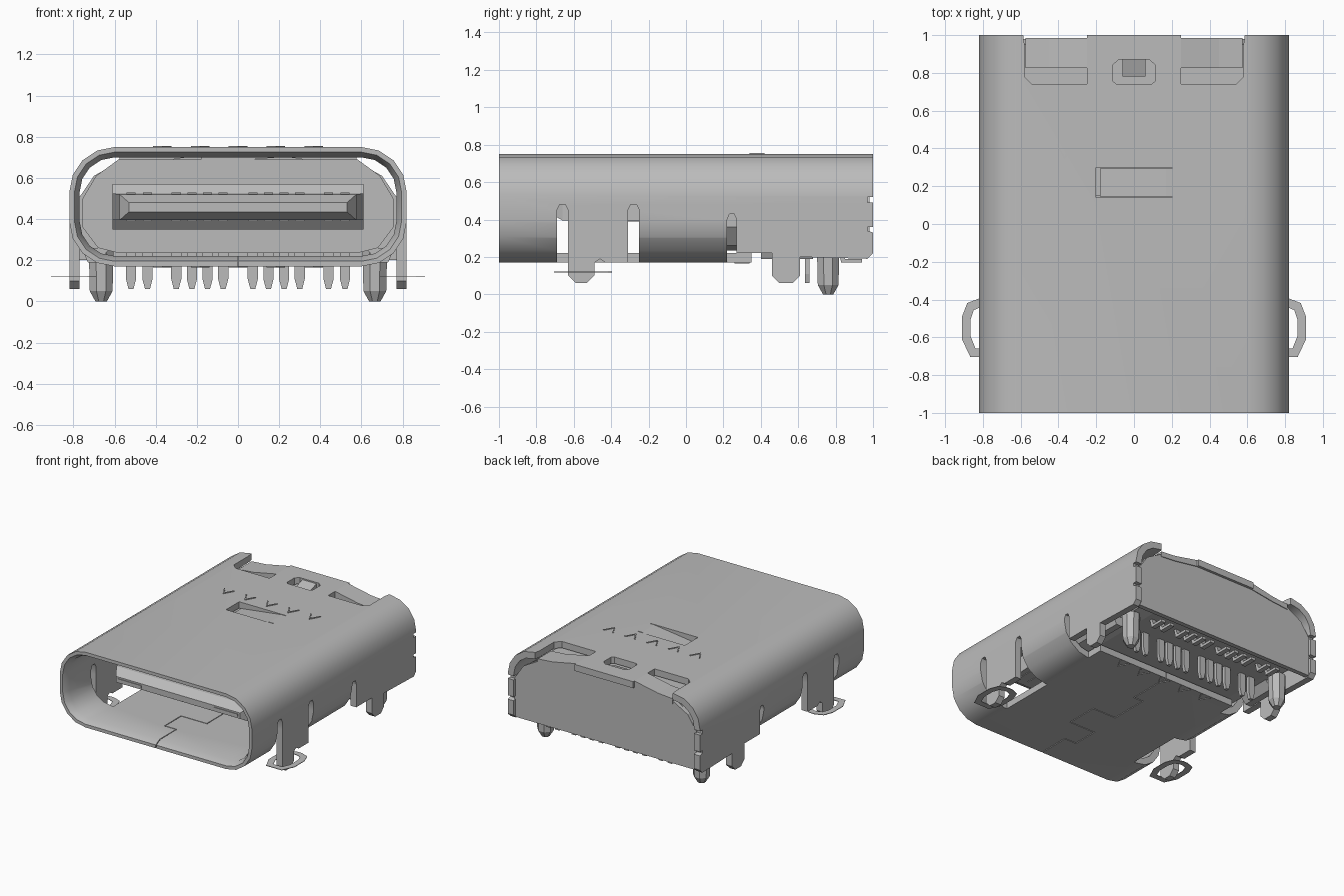
import bpy, bmesh
from math import cos, sin, pi

old = bpy.data.objects.get("Cube")
if old:
    bpy.data.objects.remove(old, do_unlink=True)

grey = bpy.data.materials.new("metal grey")
grey.use_nodes = True
GREY = (0.5, 0.5, 0.5, 1)
grey.diffuse_color = GREY
grey.node_tree.nodes["Principled BSDF"].inputs["Base Color"].default_value = GREY


def finish(name, bm, smooth=False):
    bmesh.ops.recalc_face_normals(bm, faces=bm.faces)
    mesh = bpy.data.meshes.new(name)
    bm.to_mesh(mesh)
    bm.free()
    mesh.materials.append(grey)
    ob = bpy.data.objects.new(name, mesh)
    bpy.context.collection.objects.link(ob)
    if smooth:
        smooth_edges(ob)
    return ob


def activate(ob):
    bpy.ops.object.select_all(action="DESELECT")
    ob.select_set(True)
    bpy.context.view_layer.objects.active = ob


def smooth_edges(ob):
    activate(ob)
    bpy.ops.object.shade_smooth_by_angle(angle=pi / 6)


def loft(name, rings, closed=False, smooth=False):
    """Skin matching rings of points; cap the ends unless the loop closes."""
    bm = bmesh.new()
    loops = [[bm.verts.new(p) for p in ring] for ring in rings]
    n = len(loops[0])
    pairs = list(zip(loops, loops[1:]))
    if closed:
        pairs.append((loops[-1], loops[0]))
    else:
        bm.faces.new(loops[0])
        bm.faces.new(loops[-1])
    for a, b in pairs:
        for i in range(n):
            j = (i + 1) % n
            bm.faces.new((a[i], a[j], b[j], b[i]))
    return finish(name, bm, smooth)


def prism(name, pts, axis, lo, hi):
    """Extrude a 2D outline along one axis."""
    def place(p, d):
        q = list(p)
        q.insert("xyz".index(axis), d)
        return q
    return loft(name, [[place(p, d) for p in pts] for d in (lo, hi)])


def box(name, x0, x1, y0, y1, z0, z1):
    return prism(name, [(x0, y0), (x1, y0), (x1, y1), (x0, y1)], "z", z0, z1)


def both(pts):
    """Complete a right-half outline by reflection in x = 0."""
    return pts + [(-x, z) for x, z in reversed(pts)]


def cut(target, cutters):
    """Subtract the cutters, then discard them."""
    for c in cutters:
        mod = target.modifiers.new("cut", "BOOLEAN")
        mod.operation = "DIFFERENCE"
        mod.solver = "EXACT"
        mod.object = c
        activate(target)
        bpy.ops.object.modifier_apply(modifier=mod.name)
        bpy.data.objects.remove(c, do_unlink=True)


def stadium(y, inset):
    """Rounded shell section at depth y."""
    r = 0.22 - inset
    ring = []
    for k, (cx, cz) in enumerate([(0.6, 0.53), (-0.6, 0.53), (-0.6, 0.39), (0.6, 0.39)]):
        for i in range(5):
            a = (k + i / 4) * pi / 2
            ring.append((cx + r * cos(a), y, cz + r * sin(a)))
    return ring


# Shell tube with a chamfered mouth
T = 0.05
shell = loft("shell", [stadium(-1, 0), stadium(-1, 0.025), stadium(-0.95, T),
                       stadium(1, T), stadium(1, 0)], closed=True)

# Openings in the shell sides
cuts = []
for s in (-1, 1):
    def side(x0, x1, *rest):
        cuts.append(box("cutter", *sorted((s * x0, s * x1)), *rest))
    side(0.58, 1, -0.69, -0.25, 0, 0.39)
    side(0.6, 1, 0.22, 1.1, 0, 0.39)
    for y0, y1, top in ((-0.69, -0.63, 0.48), (-0.31, -0.25, 0.48), (0.22, 0.27, 0.43)):
        mid, q = (y0 + y1) / 2, (y1 - y0) / 4
        cuts.append(prism("cutter", [(y0, 0.3), (y1, 0.3), (y1, top - 0.03), (mid + q, top),
                                     (mid - q, top), (y0, top - 0.03)], "x",
                          *sorted((s * 0.65, s * 1))))
    side(0.7, 1, 0.97, 1.1, 0.49, 0.52)
# Open rear floor, rear roof notch and roof latch slot
cuts += [box("cutter", -1, 1, 0.35, 1.1, 0, 0.3),
         prism("cutter", both([(0.6, 1.1), (0.58, 0.95), (0.58, 0.78), (0.54, 0.74)]),
               "z", 0.65, 0.9),
         box("cutter", -0.2, 0.2, 0.14, 0.3, 0.65, 0.9)]
# Interlocking floor seam, cut as a thin stepped line
seam = [(0, -1.1), (0, -0.75), (-0.1, -0.75), (-0.1, -0.55), (0.12, -0.55),
        (0.12, -0.3), (-0.08, -0.3), (-0.08, 0), (0, 0), (0, 0.4)]
g = 0.003
for (xa, ya), (xb, yb) in zip(seam, seam[1:]):
    cuts.append(box("cutter", min(xa, xb) - g, max(xa, xb) + g,
                    min(ya, yb) - g, max(ya, yb) + g, 0.1, 0.3))
cut(shell, cuts)
smooth_edges(shell)

# Rear roof strip: raised centre with lower wings, and a small window
strip = prism("rear_roof_strip", both([(0.25, 0.75), (0.45, 0.71), (0.575, 0.7),
                                       (0.575, 0.66), (0.45, 0.67), (0.25, 0.7)]),
              "y", 0.825, 0.985)
centre = box("rear_roof_centre", -0.25, 0.25, 0.735, 1, 0.7, 0.75)
window = [(0.08, 0.73), (0.11, 0.755), (0.11, 0.845), (0.08, 0.87)]
for part in (strip, centre):
    cut(part, [prism("cutter", both(window), "z", 0.6, 0.9)])
loft("window_tab", [[(x, 0.87, z), (x, 0.78, z - 0.03), (x, 0.78, z - 0.06), (x, 0.87, z - 0.03)]
                    for x, z in ((-0.06, 0.74), (0.06, 0.74))])

# Bent spring tab below the latch slot
prism("latch_tab", [(0.2, 0.75), (0.17, 0.75), (-0.18, 0.705), (-0.18, 0.67), (0.2, 0.7)],
      "y", 0.145, 0.295)

# Back plate
prism("back_plate", both([(0.775, 0.2), (0.775, 0.5), (0.7, 0.61), (0.575, 0.68),
                          (0.45, 0.69), (0.25, 0.74)]), "y", 0.945, 0.98)

# Flat side walls with solder legs, and pad outlines round the front legs
front_wall = [(-0.63, 0.39), (-0.63, 0.1), (-0.59, 0.06), (-0.53, 0.06), (-0.49, 0.1),
              (-0.49, 0.17), (-0.46, 0.19), (-0.43, 0.17), (-0.31, 0.17), (-0.31, 0.39)]
rear_wall = [(0.27, 0.39), (0.27, 0.22), (0.46, 0.22), (0.46, 0.1), (0.5, 0.06),
             (0.57, 0.06), (0.61, 0.1), (0.61, 0.2), (0.97, 0.19), (1, 0.22), (1, 0.33),
             (0.97, 0.34), (0.97, 0.36), (1, 0.36), (1, 0.39)]


def pad_ring(s, w, z):
    a, b = 0.11 - w, 0.155 - w
    return [(s * 0.8 + a * sx, -0.55 + b * sy, z)
            for sx, sy in ((0.2, 1), (0.75, 0.85), (1, 0.4), (1, -0.4), (0.6, -1),
                           (-0.6, -1), (-1, -0.4), (-1, 0.4), (-0.75, 0.85), (-0.2, 1))]


for s, label in ((-1, "right"), (1, "left")):
    span = sorted((s * (0.82 - T), s * 0.82))
    prism(label + "_front_leg_wall", front_wall, "x", *span)
    prism(label + "_rear_leg_wall", rear_wall, "x", *span)
    loft(label + "_pad_ring", [pad_ring(s, 0, 0.118), pad_ring(s, 0, 0.122),
                               pad_ring(s, 0.045, 0.122), pad_ring(s, 0.045, 0.118)], closed=True)
    # Tapered locating peg
    loft(label + "_peg", [[(s * 0.665 + r * cos(i * pi / 4 + pi / 8),
                            0.76 + r * sin(i * pi / 4 + pi / 8), z) for i in range(8)]
                          for r, z in ((0.03, 0), (0.06, 0.05), (0.065, 0.25))])
    # Sloped shoulder beside the peg
    prism(label + "_shoulder", [(s * 0.76, 0.26), (s * 0.73, 0.19), (s * 0.68, 0.19),
                                (s * 0.62, 0.26)], "y", 0.4, 0.68)
    # Tongue nose insert
    box(label + "_nose_insert", *sorted((s * 0.31, s * 0.51)), -0.736, -0.72, 0.447, 0.468)

# Insulator body
prism("insulator", both([(0.58, 0.235), (0.68, 0.26), (0.755, 0.36), (0.755, 0.5),
                         (0.69, 0.61), (0.58, 0.69)]), "y", 0.15, 0.95)


def slab(y, hx, z0, z1):
    return [(-hx, y, z0), (hx, y, z0), (hx, y, z1), (-hx, y, z1)]


# Tongue with a bevelled nose and a thicker root
loft("tongue", [slab(-0.73, 0.53, 0.435, 0.48), slab(-0.66, 0.575, 0.395, 0.52),
                slab(-0.1, 0.61, 0.395, 0.525), slab(-0.06, 0.61, 0.35, 0.57),
                slab(0.2, 0.61, 0.35, 0.57)])

# Contacts, through-hole pins and surface tails
for k in (-6.5, -5.5, -3.75, -2.8, -1.85, -0.9, 0.9, 1.85, 2.8, 3.75, 5.5, 6.5):
    x = k * 0.08
    for z in (0.39, 0.522):
        box("contact", x - 0.022, x + 0.022, -0.6, -0.09, z, z + 0.008)
    prism("pin", [(x - 0.025, 0.26), (x - 0.025, 0.11), (x - 0.012, 0.06), (x + 0.012, 0.06),
                  (x + 0.025, 0.11), (x + 0.025, 0.26)], "y", 0.635, 0.66)
    prism("surface_tail", [(0.94, 0.17), (0.94, 0.19), (0.85, 0.19), (0.83, 0.25),
                           (0.81, 0.25), (0.83, 0.17)], "x", x - 0.018, x + 0.018)

# Small V-shaped ridges on the roof and floor
for k in range(-2, 3):
    x = k * 0.184
    for z, y in ((0.747, 0.34), (0.165, 0.26)):
        prism("ridge", [(x - 0.045, y + 0.08), (x, y), (x + 0.045, y + 0.08),
                        (x + 0.035, y + 0.08), (x, y + 0.018), (x - 0.035, y + 0.08)],
              "z", z, z + 0.008)
